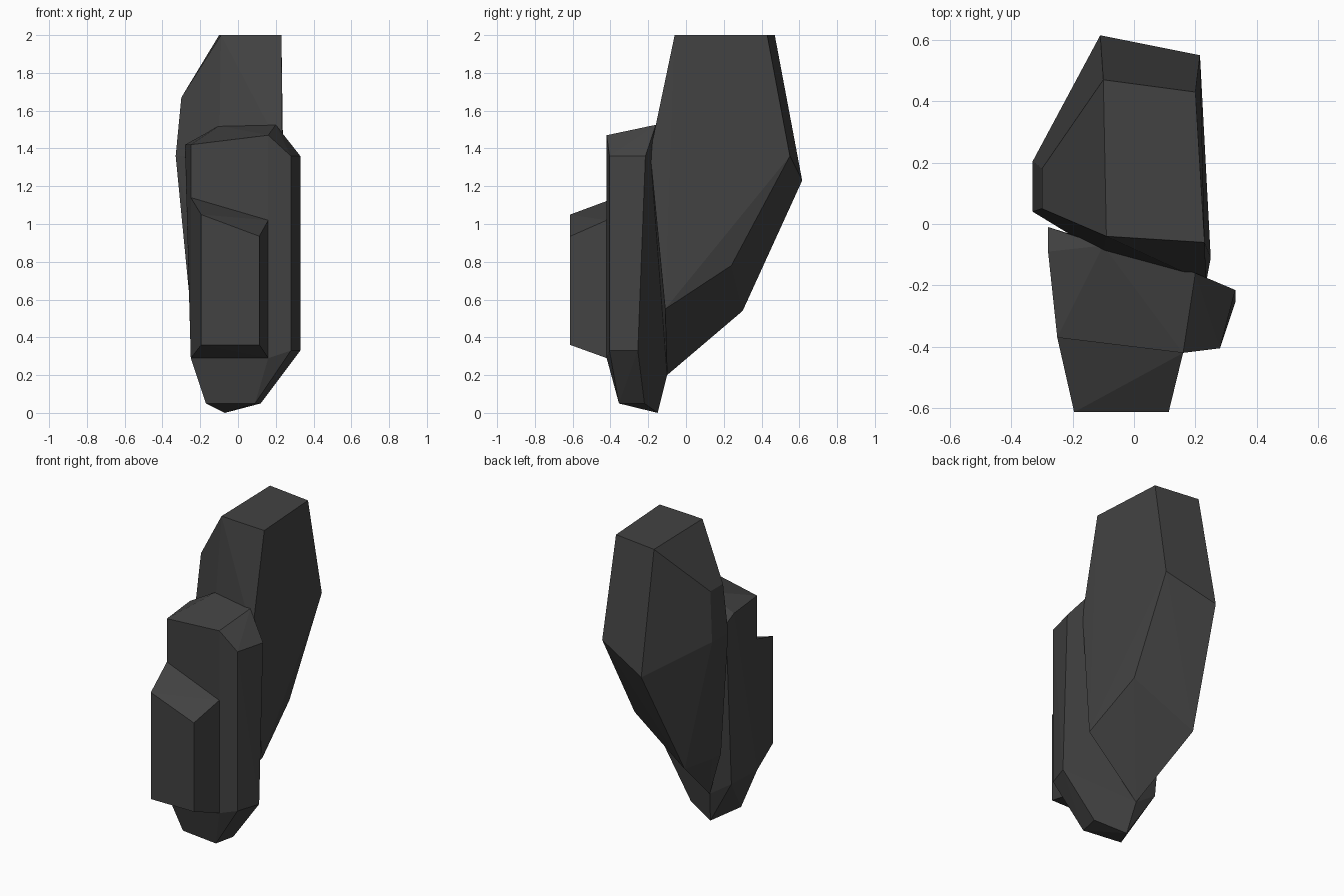
import bpy, bmesh

stone = bpy.data.materials.new("dark_grey_stone")
stone.diffuse_color = (0.055, 0.055, 0.055, 1)


def rock(name, points):
    """Faceted rock: the convex hull of its corner points."""
    bm = bmesh.new()
    for p in points:
        bm.verts.new(p)
    res = bmesh.ops.convex_hull(bm, input=bm.verts[:])
    junk = {v for v in res["geom_interior"] + res["geom_unused"]
            if isinstance(v, bmesh.types.BMVert)}
    bmesh.ops.delete(bm, geom=list(junk), context='VERTS')
    # merge nearly coplanar hull triangles into broad facets
    bmesh.ops.dissolve_limit(bm, angle_limit=0.05, verts=bm.verts[:], edges=bm.edges[:])
    bmesh.ops.recalc_face_normals(bm, faces=bm.faces[:])
    me = bpy.data.meshes.new(name)
    bm.to_mesh(me)
    bm.free()
    me.materials.append(stone)
    ob = bpy.data.objects.new(name, me)
    bpy.context.collection.objects.link(ob)
    return ob


# Tall rear rock
rock("tall_rear_rock", [
    (-0.10, 0.47, 2), (0.20, 0.43, 2), (0.23, -0.06, 2), (-0.09, -0.04, 2),
    (-0.30, 0.18, 1.67), (-0.30, 0.05, 1.67),
    (-0.33, 0.205, 1.36), (-0.33, 0.04, 1.36),
    (0.215, 0.55, 1.36), (-0.11, 0.615, 1.23),
    (0.235, -0.19, 1.38), (-0.10, -0.10, 1.36),
    (0.20, 0.24, 0.78), (0.25, -0.11, 0.55), (-0.20, 0.30, 0.54),
    (-0.25, 0.095, 0.54), (-0.25, 0.0, 0.54), (-0.10, -0.10, 0.20),
])

# Middle rock, tapering to the ground
rock("middle_rock", [
    (-0.25, -0.37, 1.42), (0.16, -0.42, 1.47), (0.20, -0.16, 1.525),
    (-0.10, -0.07, 1.52), (-0.28, -0.09, 1.42), (-0.28, -0.01, 1.38),
    (0.28, -0.405, 1.36), (0.33, -0.215, 1.36),
    (0.28, -0.405, 0.33), (0.33, -0.255, 0.33),
    (-0.25, -0.37, 0.29), (0.16, -0.42, 0.29), (0.205, -0.22, 0.29),
    (-0.25, -0.107, 0.30), (-0.10, -0.10, 0.20),
    (-0.17, -0.32, 0.05), (0.09, -0.355, 0.05), (0.12, -0.22, 0.05),
    (-0.07, -0.15, 0.0),
])

# Short front rock
rock("short_front_rock", [
    (-0.195, -0.613, 1.05), (0.113, -0.613, 0.935),
    (0.113, -0.613, 0.36), (-0.195, -0.613, 0.36),
    (-0.25, -0.37, 1.14), (0.16, -0.42, 1.02),
    (0.16, -0.42, 0.29), (-0.25, -0.37, 0.29),
])
